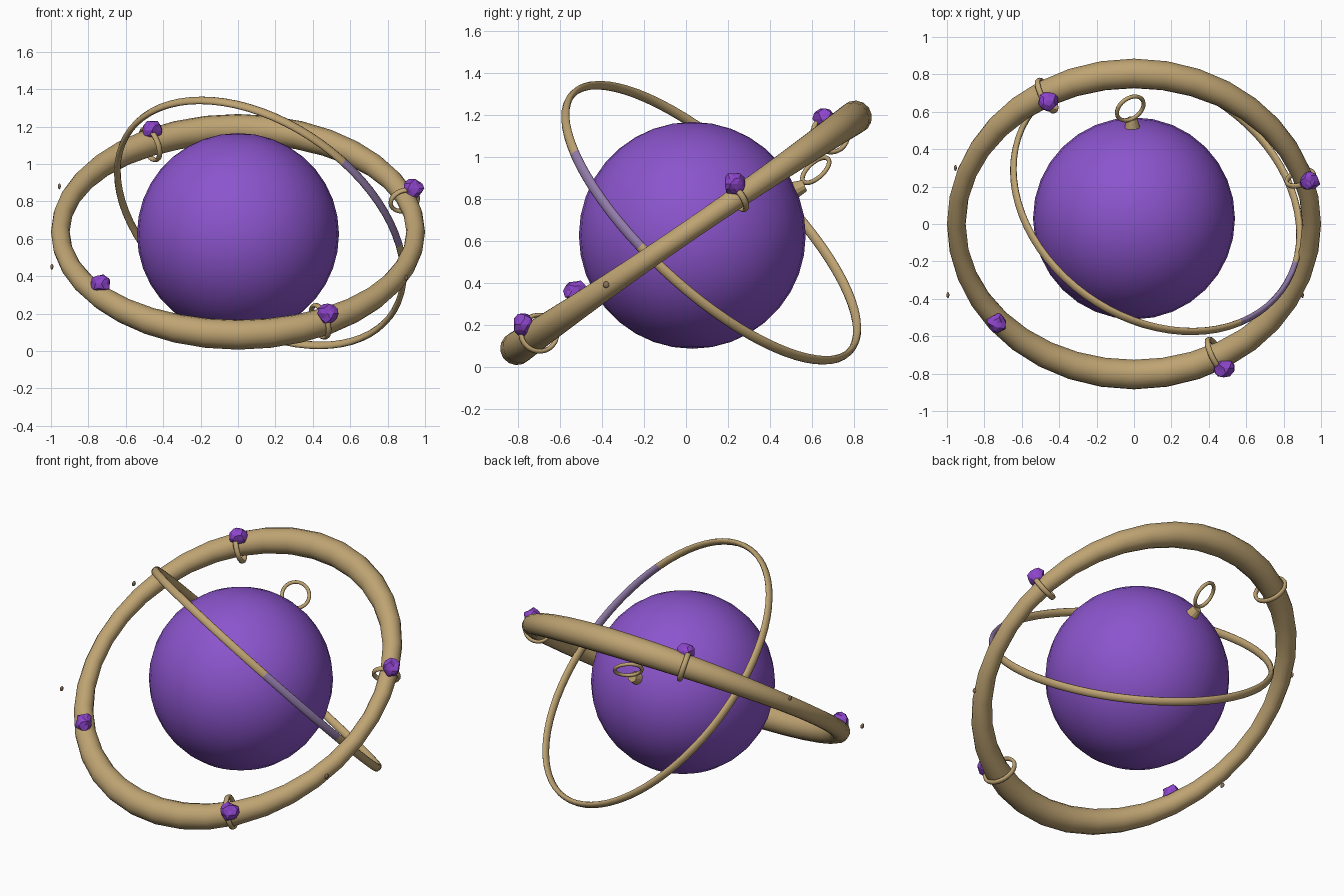
import bpy, bmesh, math, random
from mathutils import Vector

if "Cube" in bpy.data.objects:
    bpy.data.objects.remove(bpy.data.objects["Cube"])

random.seed(4)


def mat(name, rgb):
    m = bpy.data.materials.new(name)
    m.diffuse_color = (*rgb, 1)
    m.use_nodes = True
    m.node_tree.nodes["Principled BSDF"].inputs["Base Color"].default_value = m.diffuse_color
    return m


GOLD = mat("antique gold", (0.52, 0.37, 0.17))
PURPLE = mat("purple", (0.26, 0.09, 0.61))
GEM = mat("gem violet", (0.27, 0.06, 0.60))
PALE = mat("pale violet", (0.29, 0.20, 0.40))
BROWN = mat("rivet brown", (0.27, 0.17, 0.10))


def finish(bm, name, mats, smooth=True):
    bmesh.ops.recalc_face_normals(bm, faces=bm.faces)
    me = bpy.data.meshes.new(name)
    bm.to_mesh(me)
    bm.free()
    for m in mats:
        me.materials.append(m)
    for p in me.polygons:
        p.use_smooth = smooth
    ob = bpy.data.objects.new(name, me)
    bpy.context.collection.objects.link(ob)
    return ob


def hoop(name, c, u, v, size, segs, sides, mats, paint=None):
    """Closed elliptical tube: size(t) gives in-plane and normal half widths."""
    c, u, v = Vector(c), Vector(u), Vector(v)
    n = u.cross(v).normalized()
    bm = bmesh.new()
    rows = []
    for i in range(segs):
        t = math.tau * i / segs
        tangent = (v * math.cos(t) - u * math.sin(t)).normalized()
        out = tangent.cross(n)
        p = c + u * math.cos(t) + v * math.sin(t)
        a, b = size(t)
        rows.append([bm.verts.new(p + out * a * math.cos(s) + n * b * math.sin(s))
                     for s in (math.tau * j / sides for j in range(sides))])
    for i in range(segs):
        r, q = rows[i], rows[(i + 1) % segs]
        for j in range(sides):
            k = (j + 1) % sides
            f = bm.faces.new((r[j], q[j], q[k], r[k]))
            if paint:
                f.material_index = paint(math.tau * (i + 0.5) / segs)
    return finish(bm, name, mats)


# Central ball
bm = bmesh.new()
bmesh.ops.create_uvsphere(bm, u_segments=32, v_segments=18, radius=0.54)
bmesh.ops.translate(bm, verts=bm.verts, vec=(0, 0.03, 0.625))
finish(bm, "central_ball", [PURPLE])

# Heavy tilted ring, thicker at the low and high ends
RC = Vector((0, 0, 0.637))
RU, RV = Vector((0.95, 0, 0)), Vector((0, 0.805, 0.55))
RN = RU.cross(RV).normalized()


def ring_radius(t):
    return 0.05 + 0.03 * math.sin(t) ** 2


hoop("heavy_ring", RC, RU, RV, lambda t: (ring_radius(t),) * 2, 36, 14, [GOLD])

# Thin orbit band with a pale violet stretch
hoop("thin_orbit", (0.12, 0.12, 0.685), (-0.32, -0.54, 0.655), (0.695, -0.437, 0),
     lambda t: (0.016, 0.025), 72, 10, [GOLD, PALE],
     lambda t: 1 if math.radians(58) < t < math.radians(98) else 0)


def ring_frame(t):
    p = RC + RU * math.cos(t) + RV * math.sin(t)
    tangent = (RV * math.cos(t) - RU * math.sin(t)).normalized()
    return p, tangent.cross(RN)


# Rough gems on top of the heavy ring, most held by a wire clasp
for k, (gem, deg, clasp) in enumerate([((-0.46, 0.66, 1.18), 120, True),
                                       ((0.94, 0.23, 0.87), 18, True),
                                       ((-0.73, -0.53, 0.36), 220, False),
                                       ((0.48, -0.77, 0.20), 298, True)]):
    bm = bmesh.new()
    bmesh.ops.create_icosphere(bm, subdivisions=2, radius=0.054)
    for vert in bm.verts:
        vert.co *= random.uniform(0.82, 1.12)
    bmesh.ops.translate(bm, verts=bm.verts, vec=gem)
    finish(bm, f"gem_{k + 1}", [GEM], smooth=False)
    if clasp:
        t = math.radians(deg)
        p, out = ring_frame(t)
        r = ring_radius(t) + 0.014
        hoop(f"gem_clasp_{k + 1}", p - out * 0.015, out * (r + 0.01), RN * r,
             lambda t: (0.011, 0.016), 24, 8, [GOLD])

# Small rivets around the outer edge, one of them loose
for k, pos in enumerate([(0.90, -0.38, 0.39), (0.77, 0.53, 0.98),
                         (-0.955, 0.30, 0.88), (-0.995, -0.38, 0.45)]):
    bm = bmesh.new()
    bmesh.ops.create_icosphere(bm, subdivisions=2, radius=0.016)
    for vert in bm.verts:
        vert.co.x *= 0.5
    bmesh.ops.translate(bm, verts=bm.verts, vec=pos)
    finish(bm, f"rivet_{k + 1}", [BROWN])

# Hanging loop on the back of the ball, with its peg
axis = Vector((0.45, -0.60, 0.66)).normalized()
lu = axis.orthogonal().normalized() * 0.08
lv = axis.cross(lu)
hoop("hanging_loop", (-0.02, 0.618, 0.935), lu, lv,
     lambda t: (0.011, 0.011), 28, 8, [GOLD])
bm = bmesh.new()
bmesh.ops.create_cone(bm, cap_ends=True, segments=12, radius1=0.045, radius2=0.028, depth=0.07)
d = Vector((-0.01, 0.53, 0.235)).normalized()
turn = Vector((0, 0, 1)).rotation_difference(d).to_matrix()
bmesh.ops.rotate(bm, verts=bm.verts, cent=(0, 0, 0), matrix=turn)
bmesh.ops.translate(bm, verts=bm.verts, vec=Vector((0, 0.03, 0.625)) + d * 0.55)
finish(bm, "loop_peg", [GOLD], smooth=False)
